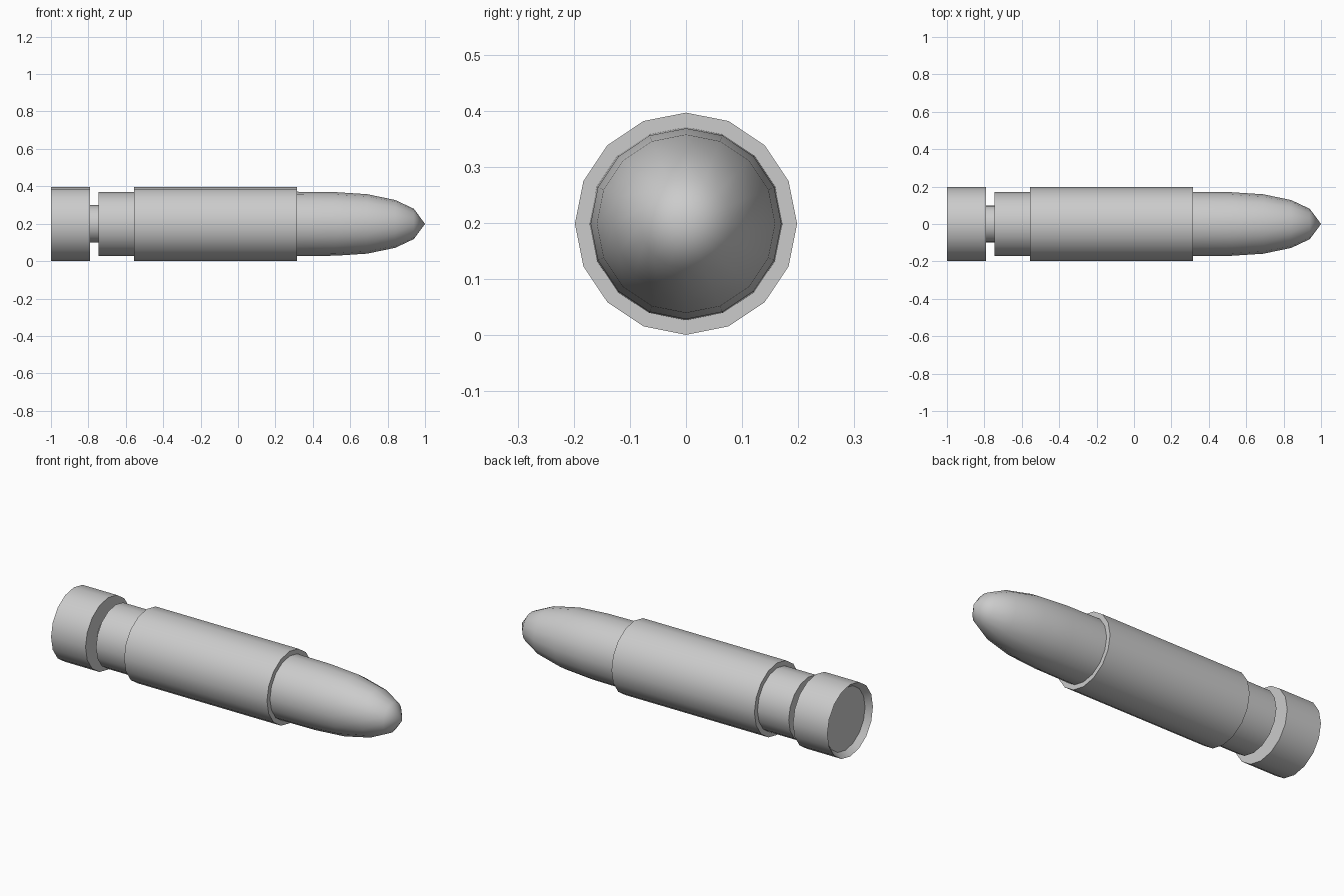
import bpy, bmesh, math

if "Cube" in bpy.data.objects:
    bpy.data.objects.remove(bpy.data.objects["Cube"])

SIDES = 16
AXIS_Z = 0.199


def lathe(name, profile, angle=30):
    """Revolve an (x, radius) profile about the long axis; radius 0 makes a pole."""
    bm = bmesh.new()
    rings = []
    for x, r in profile:
        if r == 0:
            rings.append([bm.verts.new((x, 0, AXIS_Z))])
        else:
            rings.append([bm.verts.new((x, r * math.sin(2 * math.pi * i / SIDES),
                                        AXIS_Z + r * math.cos(2 * math.pi * i / SIDES)))
                          for i in range(SIDES)])
    for a, b in zip(rings, rings[1:]):
        for i in range(SIDES):
            j = (i + 1) % SIDES
            if len(a) == 1:
                bm.faces.new((a[0], b[j], b[i]))
            elif len(b) == 1:
                bm.faces.new((a[i], a[j], b[0]))
            else:
                bm.faces.new((a[i], a[j], b[j], b[i]))
    # Profiles run rear to front, so this winding is turned outward
    bmesh.ops.reverse_faces(bm, faces=bm.faces)
    mesh = bpy.data.meshes.new(name)
    bm.to_mesh(mesh)
    bm.free()
    obj = bpy.data.objects.new(name, mesh)
    bpy.context.collection.objects.link(obj)
    bpy.ops.object.select_all(action='DESELECT')
    obj.select_set(True)
    bpy.context.view_layer.objects.active = obj
    bpy.ops.object.shade_smooth_by_angle(angle=math.radians(angle))
    return obj


# Rear base with a shallow dished end
lathe("base_rim", [(-0.97, 0), (-0.97, 0.172), (-1.0, 0.198),
                   (-0.79, 0.198), (-0.79, 0.10)])
# Narrow groove behind the body
lathe("groove", [(-0.79, 0.10), (-0.745, 0.10)])
# Rear collar
lathe("rear_collar", [(-0.745, 0.10), (-0.745, 0.171), (-0.555, 0.171)])
# Wide main sleeve with stepped ends
lathe("main_sleeve", [(-0.555, 0.171), (-0.555, 0.198),
                      (0.315, 0.198), (0.315, 0.172)])
# Rounded nose
lathe("nose", [(0.315, 0.172), (0.52, 0.170), (0.69, 0.159),
               (0.84, 0.128), (0.94, 0.081), (1.0, 0)], 40)
